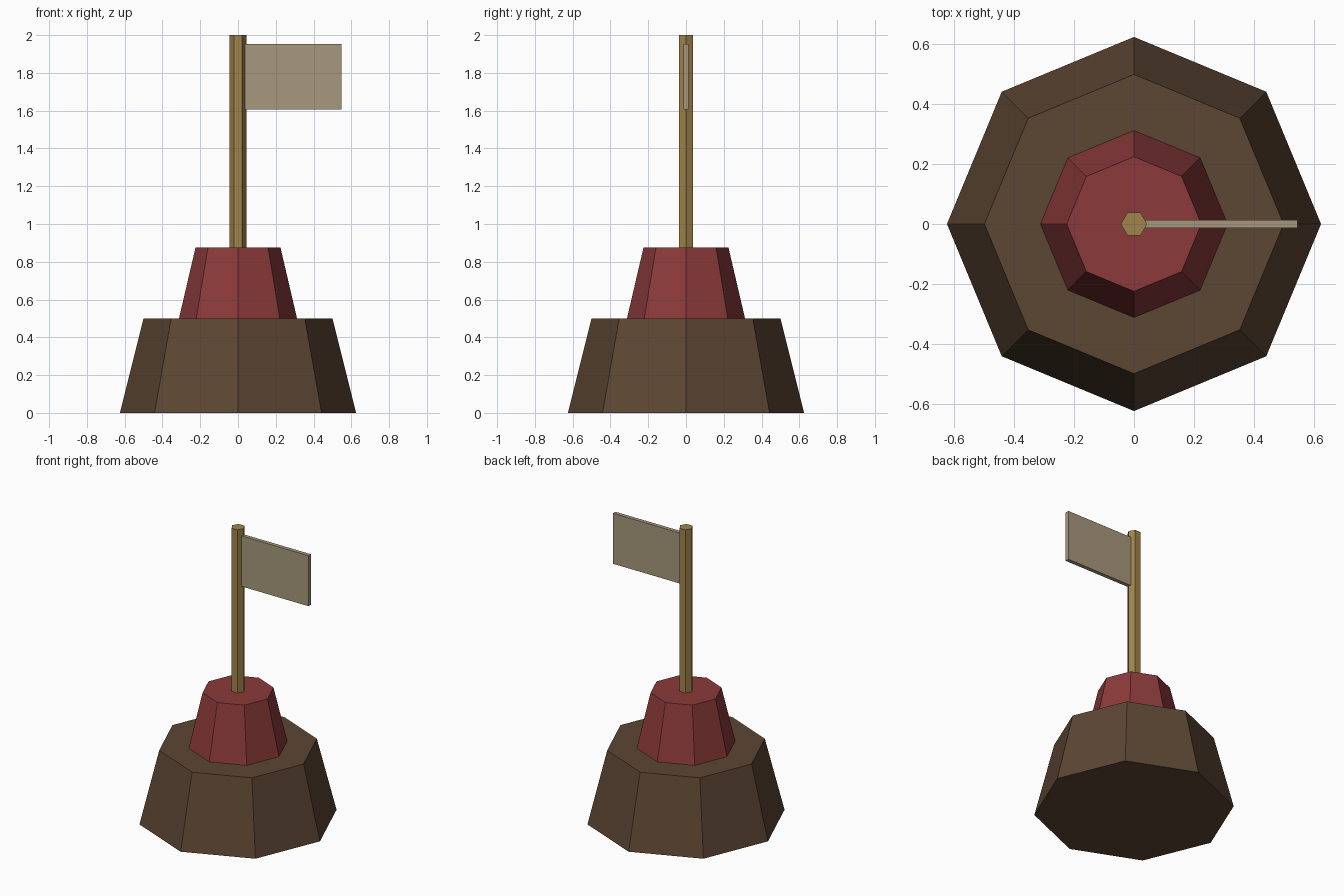
import bpy
import bmesh
from math import cos, sin, tau
from mathutils import Matrix

cube = bpy.data.objects.get("Cube")
if cube:
    bpy.data.objects.remove(cube, do_unlink=True)


def make_material(name, hex_colour):
    """Flat material from an sRGB hex string, stored as linear values."""
    srgb = [c / 255 for c in bytes.fromhex(hex_colour)]
    colour = [((c + 0.055) / 1.055) ** 2.4 for c in srgb] + [1]
    mat = bpy.data.materials.new(name)
    mat.use_nodes = True
    mat.diffuse_color = colour
    mat.node_tree.nodes["Principled BSDF"].inputs["Base Color"].default_value = colour
    return mat


def add_object(name, bm, mat):
    bmesh.ops.recalc_face_normals(bm, faces=bm.faces)
    mesh = bpy.data.meshes.new(name)
    bm.to_mesh(mesh)
    bm.free()
    mesh.materials.append(mat)
    obj = bpy.data.objects.new(name, mesh)
    bpy.context.collection.objects.link(obj)
    return obj


def add_frustum(name, sides, r_bottom, r_top, z0, z1, mat):
    """Flat-sided tapered prism with a corner on +x."""
    bm = bmesh.new()
    rings = [[bm.verts.new((r * cos(tau * i / sides), r * sin(tau * i / sides), z))
              for i in range(sides)]
             for r, z in ((r_bottom, z0), (r_top, z1))]
    for ring in rings:
        bm.faces.new(ring)
    low, high = rings
    for i in range(sides):
        j = (i + 1) % sides
        bm.faces.new((low[i], low[j], high[j], high[i]))
    return add_object(name, bm, mat)


def add_box(name, low, high, mat):
    bm = bmesh.new()
    size = [b - a for a, b in zip(low, high)]
    centre = [(a + b) / 2 for a, b in zip(low, high)]
    bmesh.ops.create_cube(bm, size=1, matrix=Matrix.LocRotScale(centre, None, size))
    return add_object(name, bm, mat)


earth = make_material("earth brown", "5C4633")
red = make_material("dull red", "8B3A3A")
wood = make_material("pole wood", "A0844B")
cloth = make_material("flag cloth", "A8987D")

# Stepped octagonal mound
add_frustum("base", 8, 0.625, 0.5, 0, 0.5, earth)
add_frustum("upper_tier", 8, 0.3125, 0.225, 0.5, 0.875, red)

# Hexagonal pole with a stiff flag on its left side
add_frustum("pole", 6, 0.044, 0.044, 0.875, 2, wood)
add_box("flag", (0.03, -0.0135, 1.605), (0.547, 0.0135, 1.953), cloth)
